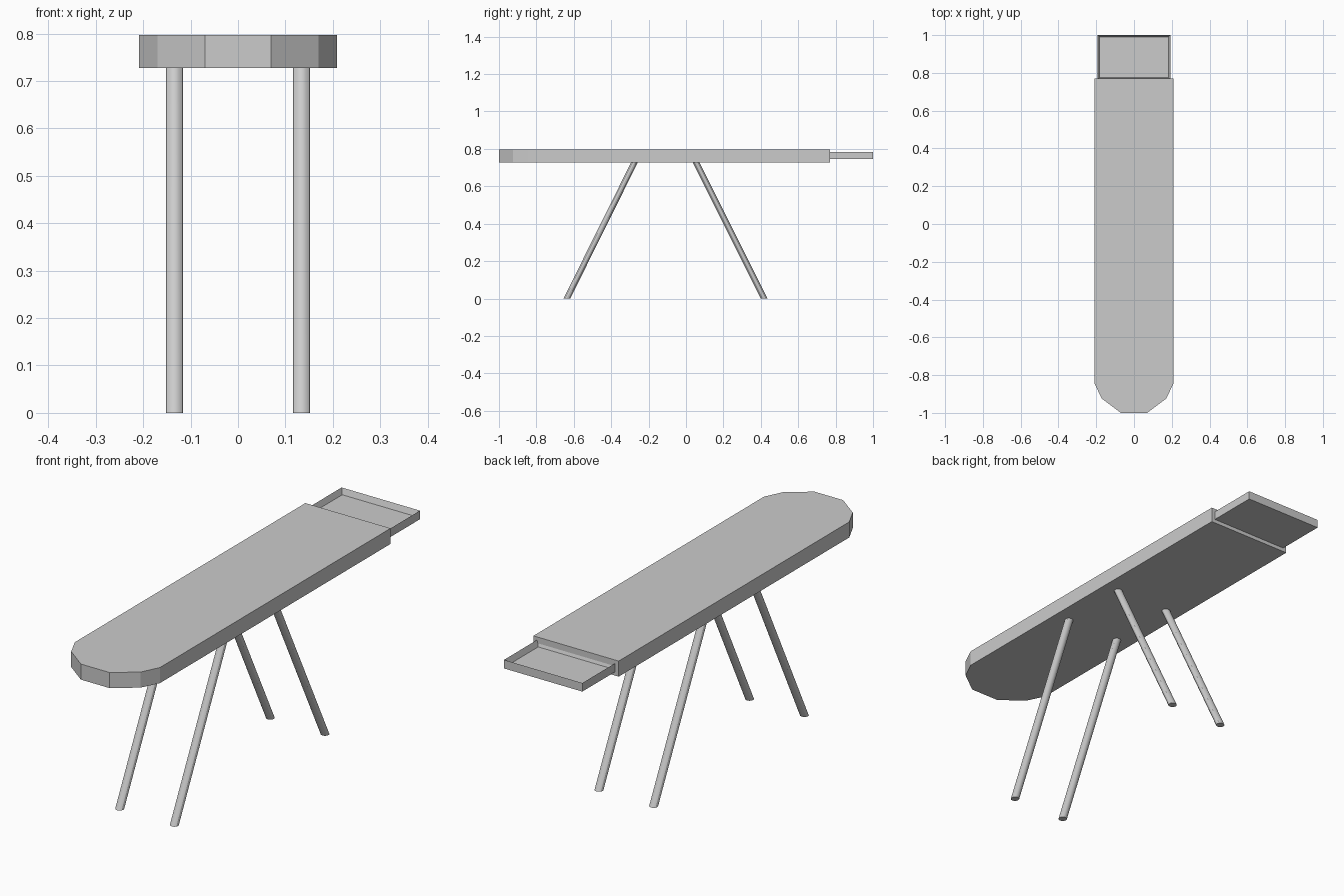
import bpy, bmesh
from mathutils import Vector

cube = bpy.data.objects.get("Cube")
if cube:
    bpy.data.objects.remove(cube, do_unlink=True)

grey = bpy.data.materials.new("plain grey")
grey.use_nodes = True
colour = (0.6, 0.6, 0.6, 1)
grey.diffuse_color = colour
grey.node_tree.nodes["Principled BSDF"].inputs["Base Color"].default_value = colour


def finish(name, bm):
    bmesh.ops.recalc_face_normals(bm, faces=bm.faces)
    mesh = bpy.data.meshes.new(name)
    bm.to_mesh(mesh)
    bm.free()
    mesh.materials.append(grey)
    obj = bpy.data.objects.new(name, mesh)
    bpy.context.collection.objects.link(obj)
    return obj


def extrude_outline(bm, outline, z0, z1):
    face = bm.faces.new([bm.verts.new((x, y, z0)) for x, y in outline])
    new = bmesh.ops.extrude_face_region(bm, geom=[face])["geom"]
    verts = [v for v in new if isinstance(v, bmesh.types.BMVert)]
    bmesh.ops.translate(bm, verts=verts, vec=(0, 0, z1 - z0))
    return [f for f in new if isinstance(f, bmesh.types.BMFace)][0]


# Board with a faceted nose
half = [(0.07, -1.0), (0.17, -0.925), (0.209, -0.845), (0.209, 0.77)]
outline = half + [(-x, y) for x, y in reversed(half)]
bm = bmesh.new()
extrude_outline(bm, outline, 0.728, 0.797)
finish("board", bm)

# Iron rest: shallow tray with a thin rim
bm = bmesh.new()
tray = [(-0.192, 0.765), (0.192, 0.765), (0.192, 1.0), (-0.192, 1.0)]
top = extrude_outline(bm, tray, 0.745, 0.783)
bmesh.ops.inset_region(bm, faces=[top], thickness=0.014)
bmesh.ops.translate(bm, verts=top.verts, vec=(0, 0, -0.026))
finish("iron_rest", bm)


# Slanted legs, cut level with the floor
def leg(name, x, y_top, y_foot, height=0.735):
    bm = bmesh.new()
    bmesh.ops.create_cone(bm, cap_ends=True, segments=12, radius1=0.018,
                          radius2=0.018, depth=height)
    for v in bm.verts:
        top_end = v.co.z > 0
        v.co += Vector((x, y_top if top_end else y_foot, height / 2))
    obj = finish(name, bm)
    bpy.ops.object.select_all(action="DESELECT")
    obj.select_set(True)
    bpy.context.view_layer.objects.active = obj
    bpy.ops.object.shade_smooth_by_angle()


for side, x in (("left", 0.134), ("right", -0.134)):
    leg("front_leg_" + side, x, -0.272, -0.637)
    leg("back_leg_" + side, x, 0.05, 0.418)
